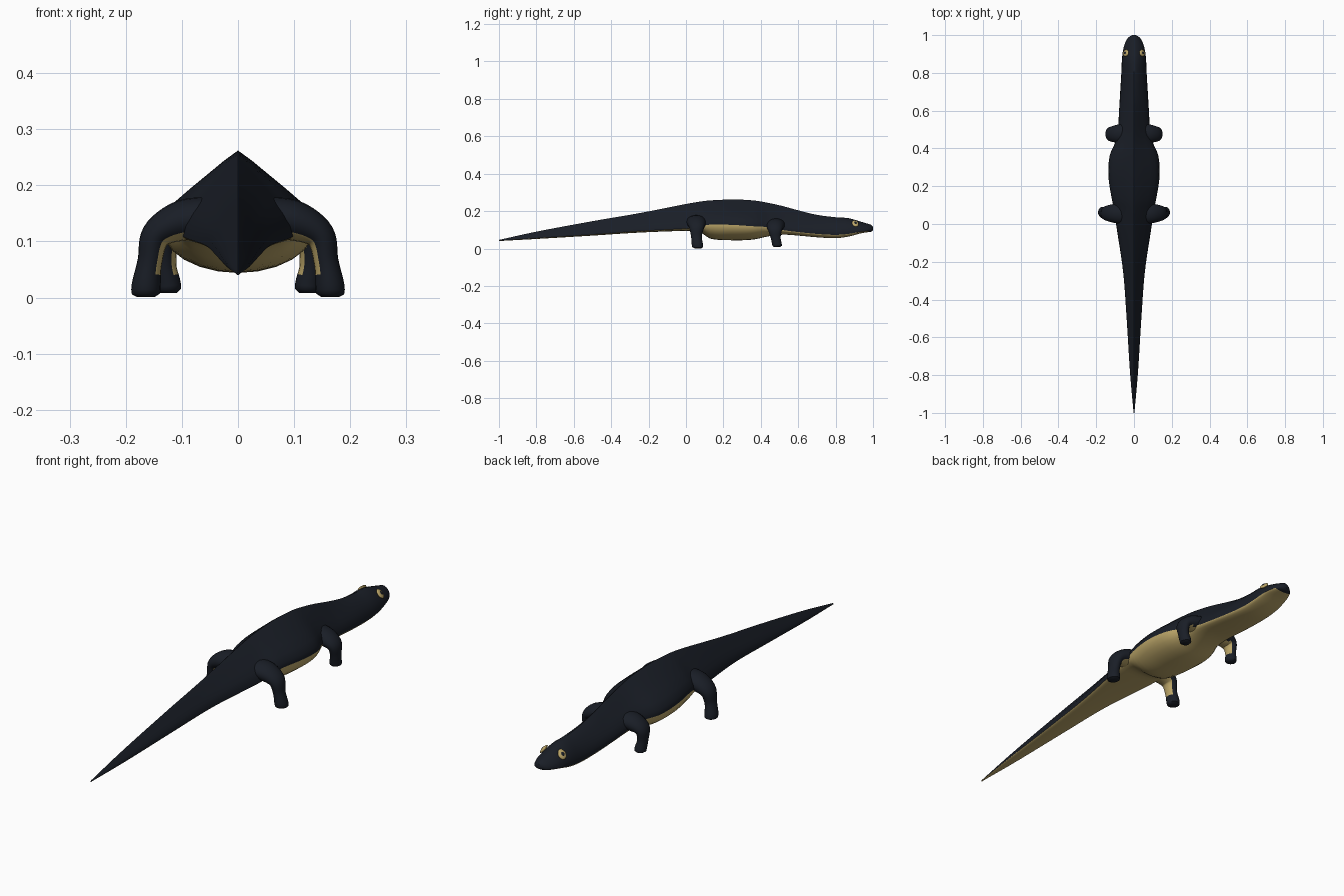
import bpy, bmesh, math
from mathutils import Vector, Matrix

if "Cube" in bpy.data.objects:
    bpy.data.objects.remove(bpy.data.objects["Cube"])


def material(name, rgb):
    m = bpy.data.materials.new(name)
    m.diffuse_color = (*rgb, 1)
    m.use_nodes = True
    m.node_tree.nodes["Principled BSDF"].inputs["Base Color"].default_value = m.diffuse_color
    return m


DARK = material("dark_skin", (0.010, 0.013, 0.020))
CREAM = material("cream_skin", (0.50, 0.38, 0.14))


def spline(keys, t):
    """Smooth interpolation of rows whose first value is the parameter."""
    i = 0
    while i < len(keys) - 2 and t > keys[i + 1][0]:
        i += 1

    def slope(j, c):
        a, b = keys[max(j - 1, 0)], keys[min(j + 1, len(keys) - 1)]
        return (b[c] - a[c]) / (b[0] - a[0])

    a, b = keys[i], keys[i + 1]
    h = b[0] - a[0]
    s = (t - a[0]) / h
    return [(2*s**3 - 3*s**2 + 1) * a[c] + (s**3 - 2*s**2 + s) * h * slope(i, c)
            + (3*s**2 - 2*s**3) * b[c] + (s**3 - s**2) * h * slope(i + 1, c)
            for c in range(1, len(a))]


def loft(name, rings, is_cream, angle, mirror=False):
    """Skin closed rings, cap both ends, colour faces by a test."""
    bm = bmesh.new()
    vr = [[bm.verts.new(p) for p in r] for r in rings]
    n = len(rings[0])
    for a, b in zip(vr, vr[1:]):
        for i in range(n):
            j = (i + 1) % n
            f = bm.faces.new((a[i], a[j], b[j], b[i]))
            f.material_index = int(is_cream(i, (a[i].co + b[j].co) / 2))
    bm.faces.new(vr[0])
    bm.faces.new(vr[-1])
    bmesh.ops.recalc_face_normals(bm, faces=bm.faces)
    me = bpy.data.meshes.new(name)
    bm.to_mesh(me)
    bm.free()
    return finish(name, me, (DARK, CREAM), angle, mirror)


def finish(name, me, mats, angle, mirror):
    for m in mats:
        me.materials.append(m)
    ob = bpy.data.objects.new(name, me)
    bpy.context.collection.objects.link(ob)
    bpy.ops.object.select_all(action='DESELECT')
    ob.select_set(True)
    bpy.context.view_layer.objects.active = ob
    bpy.ops.object.shade_smooth_by_angle(angle=math.radians(angle))
    if mirror:
        ob.modifiers.new("mirror", 'MIRROR')
    return ob


# Body: y, half width, top z, colour line z, bottom z
BODY = [
    (-1.00, .002, .046, .042, .040),
    (-0.80, .020, .090, .055, .051),
    (-0.50, .039, .146, .075, .069),
    (-0.25, .058, .189, .093, .085),
    (0.00, .095, .238, .107, .094),
    (0.07, .104, .250, .115, .090),
    (0.13, .117, .257, .128, .053),
    (0.25, .135, .262, .126, .044),
    (0.36, .129, .257, .119, .048),
    (0.44, .097, .244, .114, .065),
    (0.52, .084, .226, .098, .074),
    (0.60, .079, .204, .088, .069),
    (0.70, .073, .180, .078, .060),
    (0.80, .067, .167, .073, .055),
    (0.87, .064, .162, .078, .064),
    (0.93, .056, .145, .089, .080),
    (0.97, .042, .133, .094, .087),
    (0.99, .027, .126, .098, .090),
    (1.00, .010, .116, .105, .098),
]
# Upper half of the ridged section, from flank to ridge
RIDGED = [(1, 0), (.97, .15), (.83, .33), (.62, .51), (.40, .69), (.18, .87), (0, 1)]


def body_ring(y):
    w, top, mid, bot = spline(BODY, y)
    k = min(max((y - .6) / .25, 0), 1) * .75
    half = []
    for i, (x, z) in enumerate(RIDGED):
        a = i / 6 * math.pi / 2
        half.append((w * (x * (1 - k) + math.cos(a) * k),
                     mid + (top - mid) * (z * (1 - k) + math.sin(a) * k)))
    low = [(w * math.cos(a), mid - (mid - bot) * math.sin(a))
           for a in [i / 12 * math.pi for i in range(1, 12)]]
    up_left = [(-x, z) for x, z in half[:-1]]
    pts = half + up_left[::-1] + [(-x, z) for x, z in low]
    return [(x, y, z) for x, z in pts]


ys = []
for a, b in zip(BODY, BODY[1:]):
    steps = max(3, round((b[0] - a[0]) / .025))
    ys += [a[0] + (b[0] - a[0]) * i / steps for i in range(steps)]
ys.append(1.0)
loft("body", [body_ring(y) for y in ys], lambda i, c: i >= 12 and c.y < .975, 42)


# Legs: t, x, y, z, half thickness along y, half thickness across
def leg(name, keys, patch):
    rings = []
    for s in range(29):
        t = s / 28 * keys[-1][0]
        x, y, z, ry, rn = spline(keys, t)
        p, q = spline(keys, max(t - .02, 0)), spline(keys, min(t + .02, keys[-1][0]))
        d = Vector((q[0] - p[0], 0, q[2] - p[2])).normalized()
        n = Vector((-d.z, 0, d.x))
        rings.append([Vector((x, y, z)) + n * rn * math.cos(a) + Vector((0, 1, 0)) * ry * math.sin(a)
                      for a in [i / 20 * math.tau for i in range(20)]])
    # inner side of the shin is pale
    return loft(name, rings, lambda i, c: 7 <= i <= 12 and patch[0] < c.z < patch[1], 50, True)


leg("hind_leg", [(0, .045, .055, .142, .056, .038), (1, .100, .056, .137, .051, .036),
                 (2, .145, .057, .112, .040, .027), (3, .157, .056, .065, .029, .022),
                 (4, .164, .061, .018, .030, .026), (4.3, .164, .063, .004, .027, .024),
                 (4.4, .164, .063, .001, .018, .016)], (.04, .118))
leg("front_leg", [(0, .040, .480, .130, .054, .034), (1, .092, .478, .120, .047, .033),
                  (2, .126, .476, .100, .038, .024), (3, .130, .479, .060, .027, .020),
                  (4, .125, .486, .024, .026, .023), (4.3, .124, .487, .012, .024, .022),
                  (4.4, .124, .487, .008, .016, .015)], (.04, .095))


# Eyes: pale ring with a dark pupil, set on the side of the head
def eye_part(name, mat, radius, depth, lift):
    bm = bmesh.new()
    bmesh.ops.create_uvsphere(bm, u_segments=16, v_segments=8, radius=1)
    out = Vector((.74, .22, .64)).normalized()
    rot = out.to_track_quat('Z', 'Y').to_matrix().to_4x4()
    loc = Matrix.Translation(Vector((.0435, .905, .134)) + out * lift)
    bm.transform(loc @ rot @ Matrix.Diagonal((radius * .85, radius, depth, 1)))
    me = bpy.data.meshes.new(name)
    bm.to_mesh(me)
    bm.free()
    finish(name, me, (mat,), 60, True)


eye_part("eye", CREAM, .022, .007, 0)
eye_part("pupil", DARK, .010, .004, .0045)
